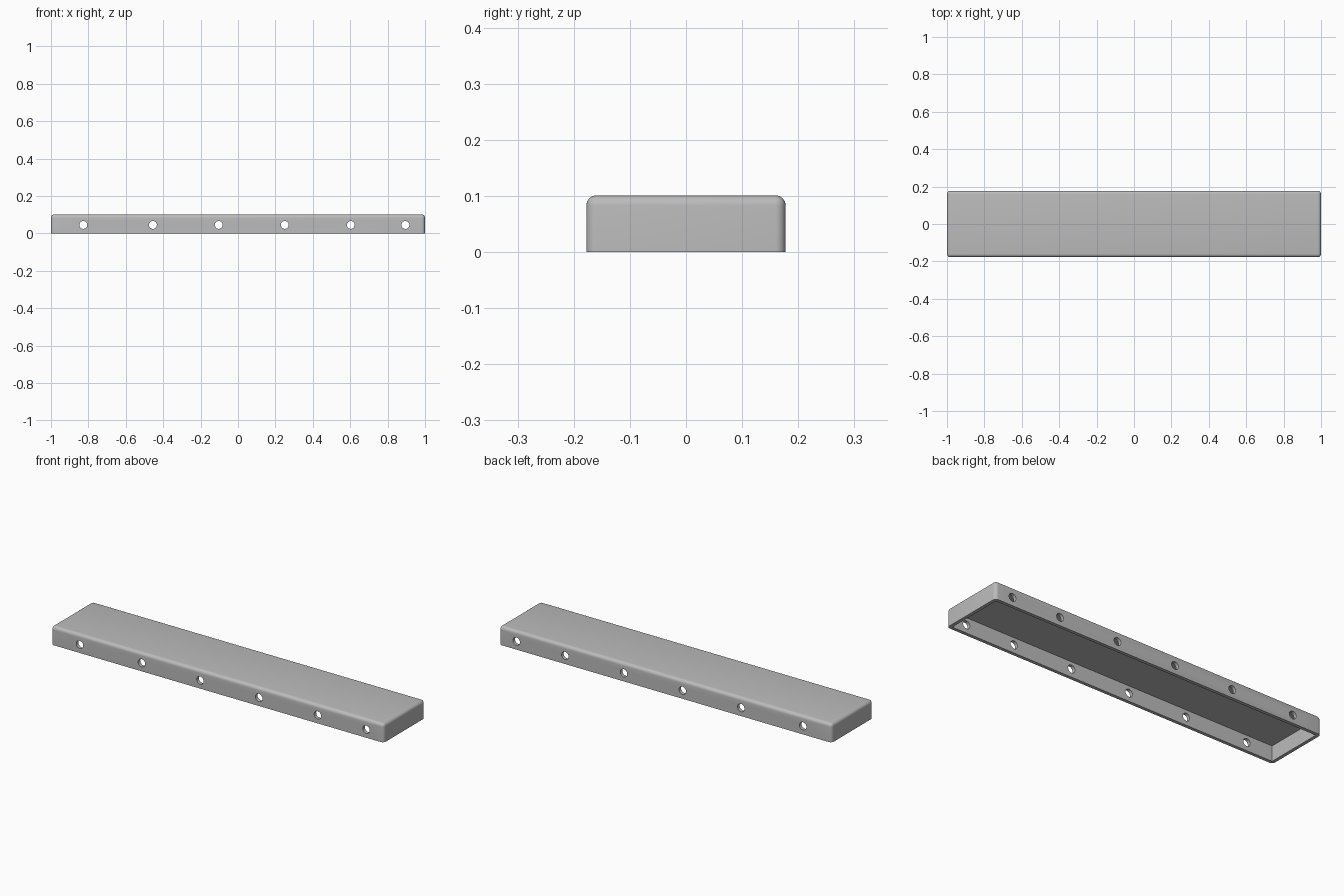
import bpy, bmesh, math
from mathutils import Matrix, Vector

cube = bpy.data.objects.get("Cube")
if cube:
    bpy.data.objects.remove(cube, do_unlink=True)

LENGTH, WIDTH, HEIGHT = 2.0, 0.355, 0.101
WALL, ROUND = 0.018, 0.018
HOLE_X = (-0.827, -0.455, -0.103, 0.25, 0.603, 0.895)
HOLE_Z, HOLE_R = 0.045, 0.021

grey = bpy.data.materials.new("plain grey")
grey.use_nodes = True
colour = (0.5, 0.5, 0.5, 1)
grey.diffuse_color = colour
grey.node_tree.nodes["Principled BSDF"].inputs["Base Color"].default_value = colour


def add_box(bm, size, centre):
    place = Matrix.Translation(centre) @ Matrix.Diagonal(Vector(size).to_4d())
    bmesh.ops.create_cube(bm, size=1, matrix=place)


def make_object(name, bm):
    mesh = bpy.data.meshes.new(name)
    bm.to_mesh(mesh)
    bm.free()
    obj = bpy.data.objects.new(name, mesh)
    bpy.context.collection.objects.link(obj)
    mesh.materials.append(grey)
    return obj


def cut(obj, cutter):
    bpy.context.view_layer.objects.active = obj
    mod = obj.modifiers.new("cut", "BOOLEAN")
    mod.operation = "DIFFERENCE"
    mod.solver = "EXACT"
    mod.object = cutter
    bpy.ops.object.modifier_apply(modifier=mod.name)
    bpy.data.objects.remove(cutter, do_unlink=True)


# Outer shell: every edge rounded except those around the open base
bm = bmesh.new()
add_box(bm, (LENGTH, WIDTH, HEIGHT), (0, 0, HEIGHT / 2))
edges = [e for e in bm.edges if max(v.co.z for v in e.verts) > HEIGHT / 2]
bmesh.ops.bevel(bm, geom=edges, offset=ROUND, segments=6, profile=0.5, affect="EDGES")
cover = make_object("channel_cover", bm)

# Hollow underside with square inner corners
bm = bmesh.new()
depth = HEIGHT - WALL
add_box(bm, (LENGTH - 2 * WALL, WIDTH - 2 * WALL, 2 * depth), (0, 0, 0))
cut(cover, make_object("hollow_cutter", bm))

# Round holes through both long walls
bm = bmesh.new()
for x in HOLE_X:
    place = Matrix.Translation((x, 0, HOLE_Z)) @ Matrix.Rotation(math.pi / 2, 4, "X")
    bmesh.ops.create_cone(bm, cap_ends=True, segments=32, radius1=HOLE_R,
                          radius2=HOLE_R, depth=2 * WIDTH, matrix=place)
cut(cover, make_object("hole_cutter", bm))

# Smooth rounds, sharp rims
bpy.ops.object.select_all(action="DESELECT")
cover.select_set(True)
bpy.context.view_layer.objects.active = cover
bpy.ops.object.shade_smooth_by_angle(angle=math.radians(30))
